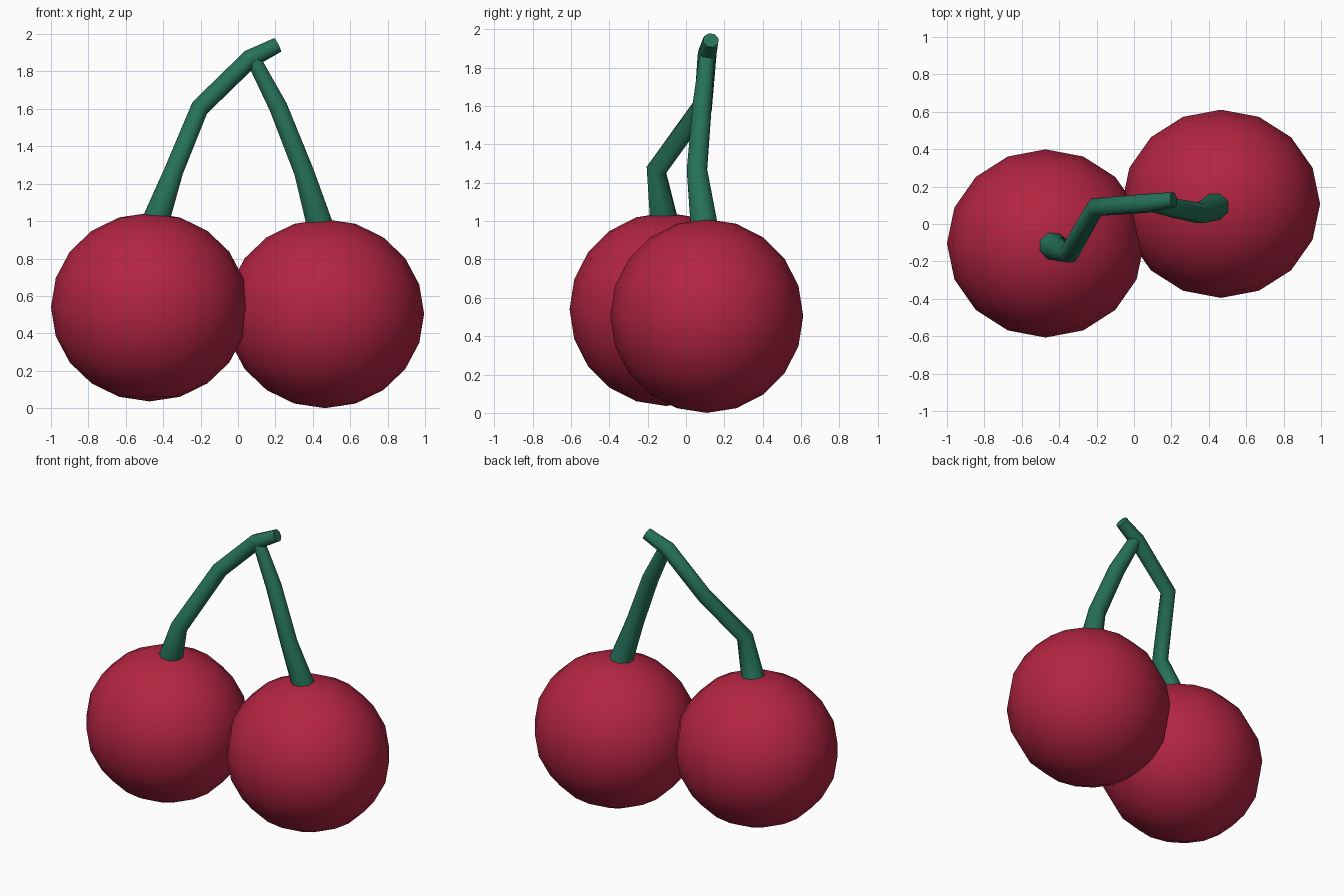
import bpy
import math

cube = bpy.data.objects.get("Cube")
if cube:
    bpy.data.objects.remove(cube, do_unlink=True)


def make_material(name, rgb):
    mat = bpy.data.materials.new(name)
    mat.use_nodes = True
    mat.diffuse_color = (*rgb, 1)
    mat.node_tree.nodes["Principled BSDF"].inputs["Base Color"].default_value = (*rgb, 1)
    return mat


red = make_material("cherry_red", (0.45, 0.018, 0.054))
green = make_material("stem_green", (0.019, 0.165, 0.10))


def make_cherry(name, centre, radii):
    bpy.ops.mesh.primitive_uv_sphere_add(segments=16, ring_count=10, radius=1, location=centre)
    obj = bpy.context.object
    obj.name = name
    obj.scale = radii
    bpy.ops.object.transform_apply(location=False, rotation=False, scale=True)
    obj.data.materials.append(red)
    bpy.ops.object.shade_smooth()


def make_stem(name, path):
    """Sweep an eight-sided tube along (x, y, z, radius) points."""
    curve = bpy.data.curves.new(name, "CURVE")
    curve.dimensions = "3D"
    curve.bevel_depth = 1
    curve.bevel_resolution = 2
    curve.use_fill_caps = True
    spline = curve.splines.new("POLY")
    spline.points.add(len(path) - 1)
    for point, (x, y, z, r) in zip(spline.points, path):
        point.co = (x, y, z, 1)
        point.radius = r
    obj = bpy.data.objects.new(name, curve)
    bpy.context.collection.objects.link(obj)
    bpy.ops.object.select_all(action="DESELECT")
    obj.select_set(True)
    bpy.context.view_layer.objects.active = obj
    bpy.ops.object.convert(target="MESH")
    obj = bpy.context.object
    obj.data.materials.clear()
    obj.data.materials.append(green)
    bpy.ops.object.shade_smooth_by_angle(angle=math.radians(50))


# Fruit
make_cherry("right_cherry", (-0.473, -0.104, 0.54), (0.527, 0.503, 0.504))
make_cherry("left_cherry", (0.465, 0.108, 0.505), (0.53, 0.503, 0.505))

# Long stem, bent over into the short joining tip
make_stem("right_stem", [
    (-0.44, -0.115, 1.0, 0.078),
    (-0.345, -0.155, 1.265, 0.055),
    (-0.205, 0.09, 1.605, 0.052),
    (0.065, 0.11, 1.868, 0.052),
    (0.212, 0.13, 1.942, 0.042),
])

# Second stem, meeting the first below the tip
make_stem("left_stem", [
    (0.44, 0.095, 0.97, 0.076),
    (0.352, 0.057, 1.265, 0.057),
    (0.215, 0.085, 1.61, 0.053),
    (0.085, 0.11, 1.86, 0.042),
])
